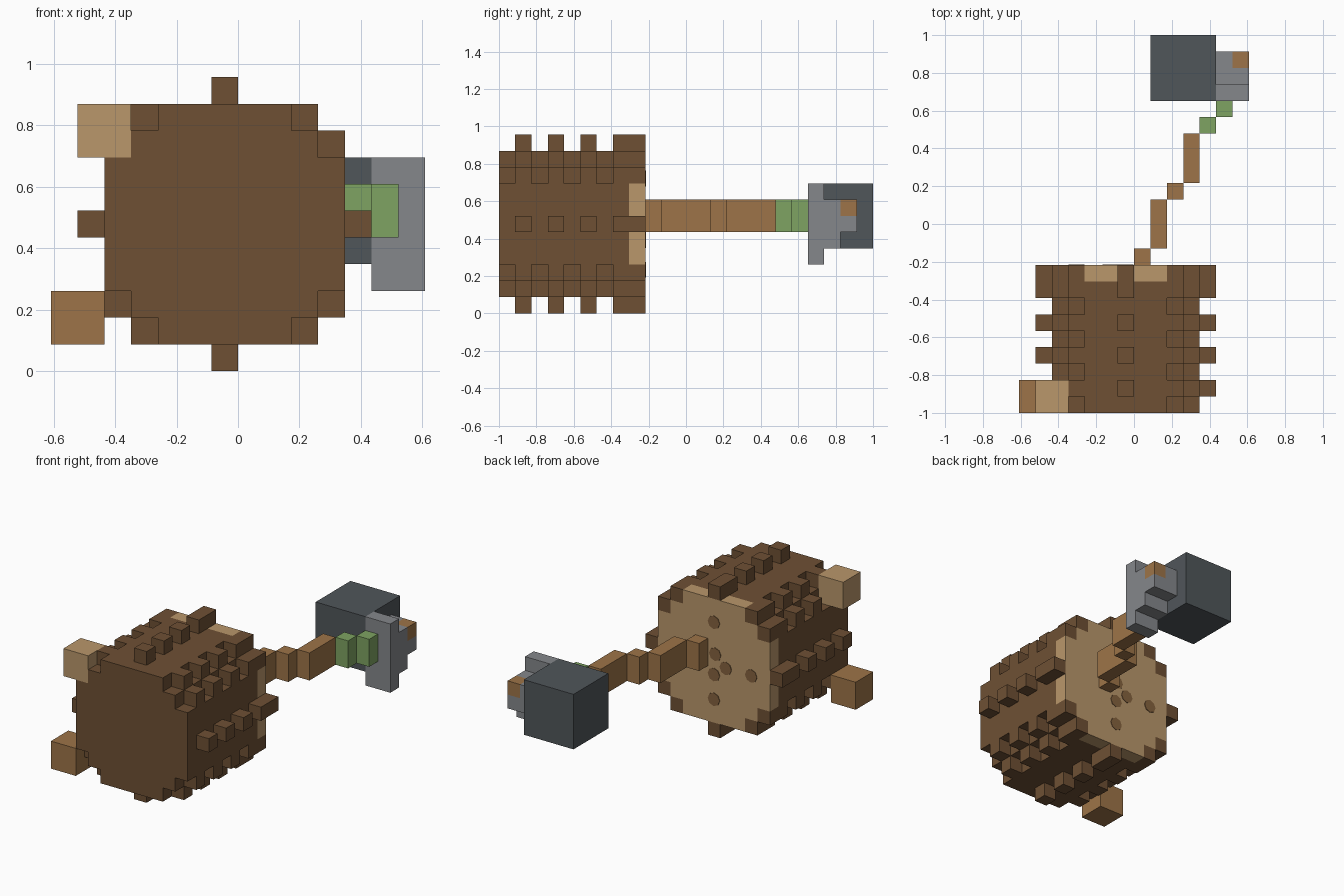
import bpy, bmesh, math

if "Cube" in bpy.data.objects:
    bpy.data.objects.remove(bpy.data.objects["Cube"])

U = 2 / 23  # size of one grid cell


def material(name, r, g, b):
    lin = [(c / 255 / 12.92) if c < 11 else ((c / 255 + 0.055) / 1.055) ** 2.4 for c in (r, g, b)]
    m = bpy.data.materials.new(name)
    m.use_nodes = True
    m.diffuse_color = (*lin, 1)
    bsdf = m.node_tree.nodes["Principled BSDF"]
    bsdf.inputs["Base Color"].default_value = (*lin, 1)
    bsdf.inputs["Roughness"].default_value = 0.9
    return m


BARK = material("dark bark brown", 110, 80, 52)
TAN = material("pale tan", 186, 151, 107)
SPOT = material("seed brown", 133, 98, 62)
WOOD = material("warm wood", 157, 116, 72)
GREEN = material("leaf green", 126, 163, 98)
DARK = material("dark grey", 80, 86, 90)
LIGHT = material("light grey", 133, 135, 139)


def pos(i, j, k):
    return ((i - 7) * U, j * U - 1, k * U)


def finish(name, bm, mat):
    bmesh.ops.recalc_face_normals(bm, faces=bm.faces[:])
    me = bpy.data.meshes.new(name)
    bm.to_mesh(me)
    bm.free()
    me.materials.append(mat)
    ob = bpy.data.objects.new(name, me)
    bpy.context.collection.objects.link(ob)
    return ob


def boxes(name, mat, *cells):
    """Each cell is (i0, i1, j0, j1, k0, k1) in grid units."""
    bm = bmesh.new()
    for i0, i1, j0, j1, k0, k1 in cells:
        vs = bmesh.ops.create_cube(bm, size=1)["verts"]
        for v in vs:
            x, y, z = v.co
            v.co = pos(i1 if x > 0 else i0, j1 if y > 0 else j0, k1 if z > 0 else k0)
    return finish(name, bm, mat)


def prism(name, mat, outline, j0, j1):
    """Extrude an (i, k) outline along the depth axis."""
    bm = bmesh.new()
    face = bm.faces.new([bm.verts.new(pos(i, j0, k)) for i, k in outline])
    ext = bmesh.ops.extrude_face_region(bm, geom=[face], use_keep_orig=True)["geom"]
    bmesh.ops.translate(bm, vec=(0, (j1 - j0) * U, 0),
                        verts=[g for g in ext if isinstance(g, bmesh.types.BMVert)])
    return finish(name, bm, mat)


# Stepped round body: one quarter outline, mirrored to all four
CI, CK = 6.5, 5.5
quarter = [(4.5, 2.5), (3.5, 2.5), (3.5, 3.5), (2.5, 3.5), (2.5, 4.5)]
half = quarter + [(-a, b) for a, b in reversed(quarter)]
outline = [(CI + a, CK + b) for a, b in half + [(-a, -b) for a, b in half]]
prism("body", BARK, outline, 0, 8)
prism("back_plate", TAN, outline, 8, 9)

# Rows of bark studs: pairs on the four diagonals and one on each side
studs = [(CI + sx * a - 0.5, CK + sz * b - 0.5)
         for sx in (-1, 1) for sz in (-1, 1) for a, b in ((3, 4), (4, 3))]
studs += [(6, 0), (6, 10), (1, 5), (11, 5)]
for n, (j0, j1) in enumerate([(1, 2), (3, 4), (5, 6), (7, 9)]):
    boxes(f"bark_studs_{n + 1}", BARK,
          *[(i, i + 1, j0, j1, k, k + 1) for i, k in studs
            if not (n == 0 and (i, k) == (2, 8))])

# Corner blocks beside the front face
boxes("upper_corner_block", TAN, (1, 3, 0, 2, 8, 10))
boxes("lower_corner_block", WOOD, (0, 2, 0, 2, 1, 3))

# Painted spots on the back plate
for n, (ci, ck) in enumerate([(6.5, 8.3), (3.5, 5.2), (6.5, 2.7),
                              (6.4, 6.0), (5.55, 5.2), (6.5, 4.5)]):
    ring = [(ci + 0.48 * math.cos(math.tau * t / 8), ck + 0.48 * math.sin(math.tau * t / 8))
            for t in range(8)]
    prism(f"back_spot_{n + 1}", SPOT, ring, 9, 9.04)

# Zigzag handle and its green joint
boxes("handle", WOOD, (7, 8, 9, 10, 5, 7), (8, 9, 10, 13, 5, 7),
      (9, 10, 13, 14, 5, 7), (10, 11, 14, 17, 5, 7))
boxes("green_joint", GREEN, (11, 12, 17, 18, 5, 7), (12, 13, 18, 19, 5, 7))

# Head block with stepped side bracket and peg
boxes("head_block", DARK, (8, 12, 19, 23, 4, 8))
boxes("side_bracket", LIGHT, (12, 14, 19, 20, 3, 8), (12, 14, 20, 21, 4, 7),
      (12, 14, 21, 22, 5, 6), (12, 13, 21, 22, 6, 7))
boxes("bracket_peg", WOOD, (13, 14, 21, 22, 6, 7))
